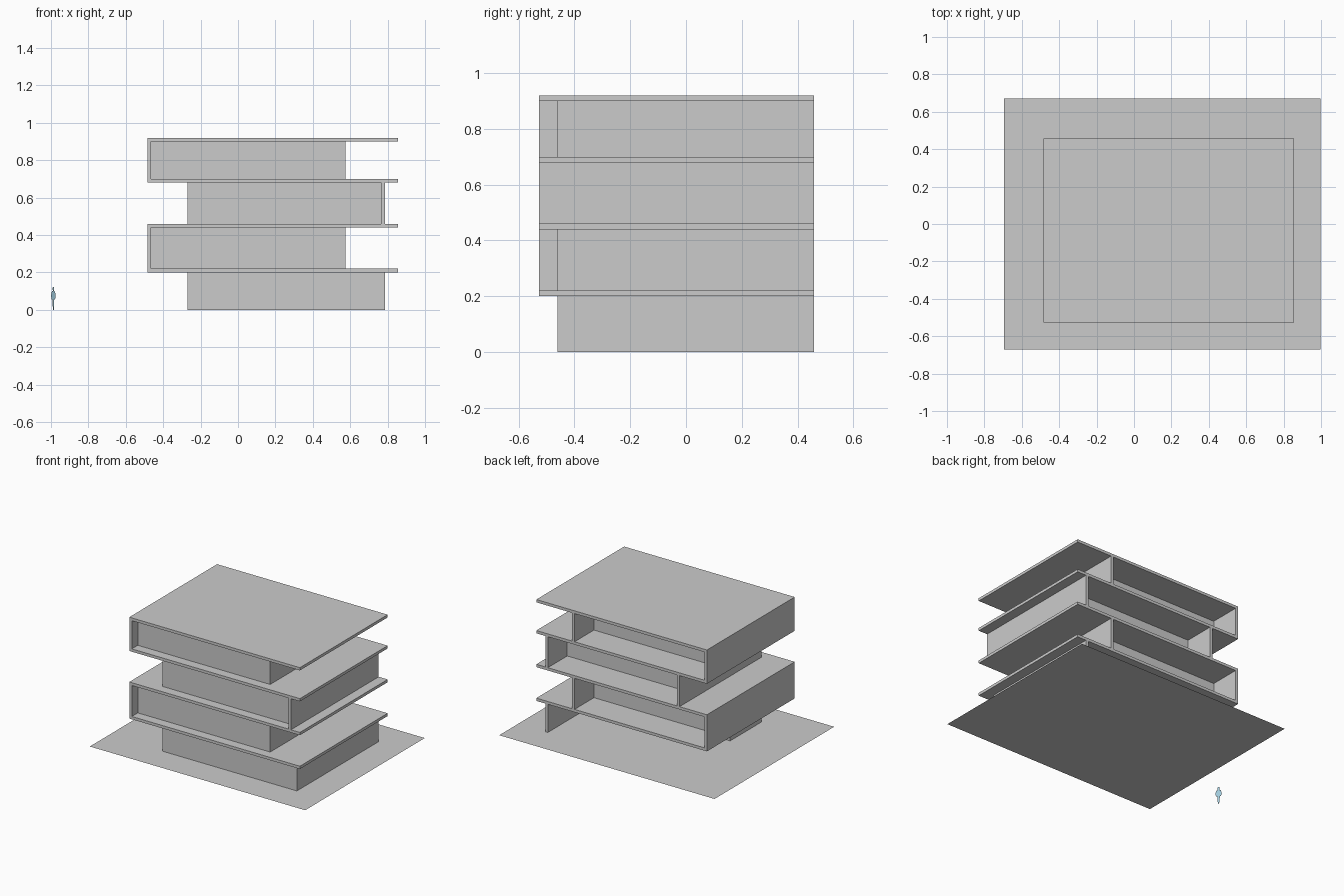
import bpy, bmesh, math

if "Cube" in bpy.data.objects:
    bpy.data.objects.remove(bpy.data.objects["Cube"])


def make_object(name, bm):
    bmesh.ops.recalc_face_normals(bm, faces=bm.faces)
    mesh = bpy.data.meshes.new(name)
    bm.to_mesh(mesh)
    bm.free()
    obj = bpy.data.objects.new(name, mesh)
    bpy.context.collection.objects.link(obj)
    return obj


def extrude_xz(name, profile, y0, y1):
    """Extrude an outline drawn in the front view from y0 to y1."""
    bm = bmesh.new()
    face = bm.faces.new([bm.verts.new((x, y0, z)) for x, z in profile])
    out = bmesh.ops.extrude_face_region(bm, geom=[face])
    verts = [g for g in out["geom"] if isinstance(g, bmesh.types.BMVert)]
    bmesh.ops.translate(bm, verts=verts, vec=(0, y1 - y0, 0))
    return make_object(name, bm)


def box(name, x0, x1, y0, y1, z0, z1):
    return extrude_xz(name, [(x0, z0), (x1, z0), (x1, z1), (x0, z1)], y0, y1)


T = 0.02                        # slab and wall thickness
FRONT, BACK = -0.527, 0.458     # slab depth
FACADE, REAR = -0.46, 0.24      # enclosed rooms
LEFT, RIGHT = -0.485, 0.855     # slab width

# Ground sheet
bm = bmesh.new()
bm.faces.new([bm.verts.new((x, y, 0)) for x, y in
              ((-0.695, -0.67), (0.997, -0.67), (0.997, 0.672), (-0.695, 0.672))])
make_object("site_ground", bm)

# Two C-shaped shells (two slabs joined by the left wall), each with rooms
for label, z in (("lower", 0.20), ("upper", 0.68)):
    top = z + (0.26 if label == "lower" else 0.24)
    extrude_xz(label + "_shell",
               [(LEFT, z), (RIGHT, z), (RIGHT, z + T), (LEFT + T, z + T),
                (LEFT + T, top - T), (RIGHT, top - T), (RIGHT, top), (LEFT, top)],
               FRONT, BACK)
    box(label + "_rooms", LEFT + T, 0.555, FACADE, REAR, z + T, top - T)
    box(label + "_right_wall", 0.555, 0.575, FACADE, BACK, z + T, top - T)

# Ground storey
box("ground_rooms", -0.27, 0.765, FACADE, -0.11, 0, 0.20)
box("ground_right_wall", 0.765, 0.785, FACADE, BACK, 0, 0.20)

# Third storey, between the shells
box("middle_rooms", -0.25, 0.765, FACADE, REAR, 0.46, 0.68)
box("middle_left_wall", -0.27, -0.25, FACADE, BACK, 0.46, 0.68)
box("middle_right_wall", 0.765, 0.785, FRONT, BACK, 0.46, 0.68)

# Flat scale figure, standing diagonally
body = [(-0.004, 0), (0.004, 0), (0.008, 0.055), (0.016, 0.055), (0.022, 0.075),
        (0.015, 0.098), (0.005, 0.102), (0.008, 0.112), (0.005, 0.122),
        (-0.005, 0.122), (-0.008, 0.112), (-0.005, 0.102), (-0.015, 0.098),
        (-0.022, 0.075), (-0.016, 0.055), (-0.010, 0.055)]
bm = bmesh.new()
ux, uy = 0.57, -0.82
bm.faces.new([bm.verts.new((-0.987 + u * ux, -0.335 + u * uy, z)) for u, z in body])
figure = make_object("scale_figure", bm)
blue = bpy.data.materials.new("figure_blue")
blue.diffuse_color = (0.35, 0.58, 0.70, 1)
blue.use_nodes = True
blue.node_tree.nodes["Principled BSDF"].inputs["Base Color"].default_value = blue.diffuse_color
figure.data.materials.append(blue)
